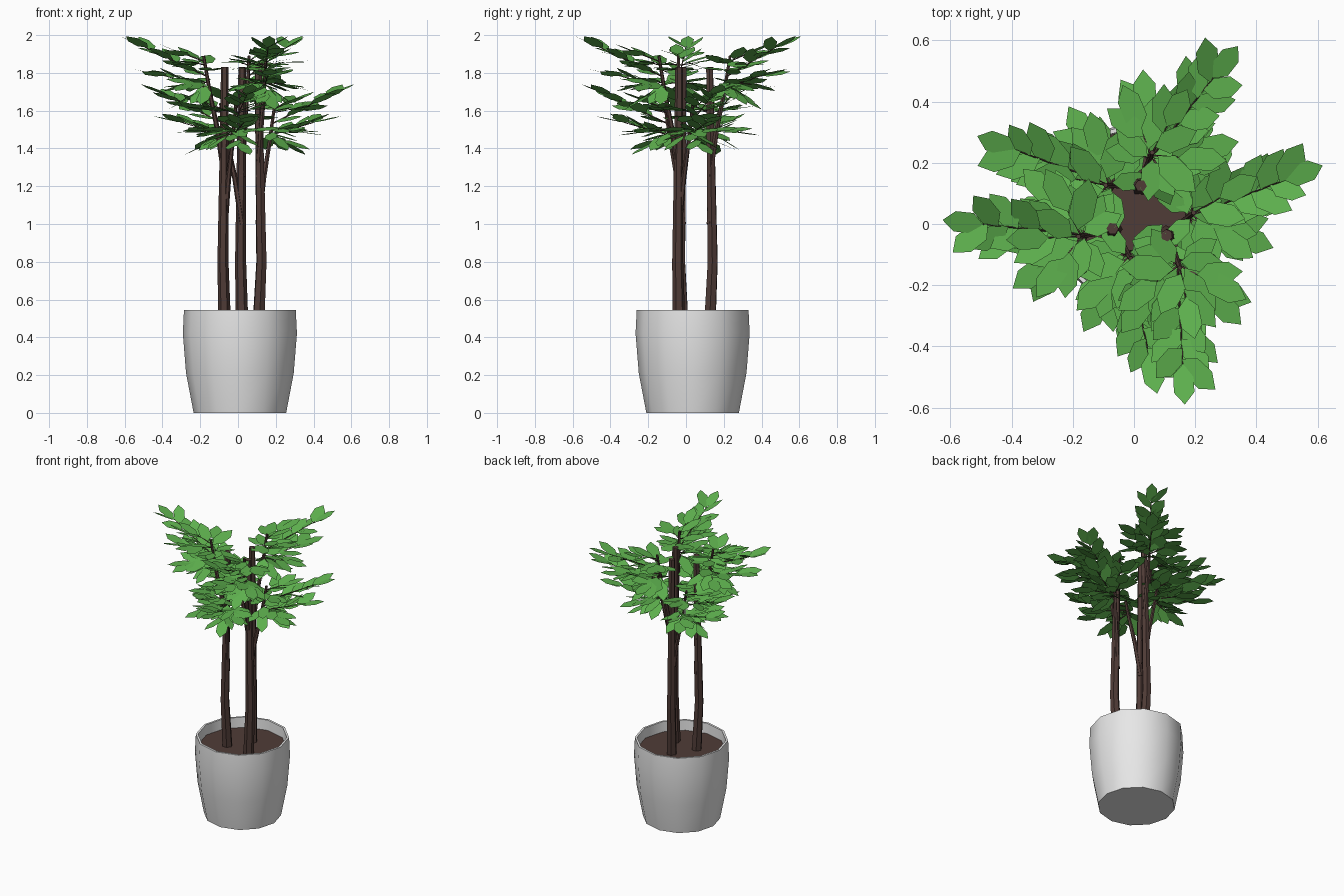
import bpy, bmesh, math, random
from mathutils import Vector, Matrix

random.seed(4)
cube = bpy.data.objects.get("Cube")
if cube:
    bpy.data.objects.remove(cube, do_unlink=True)


def material(name, colour):
    m = bpy.data.materials.new(name)
    m.use_nodes = True
    m.diffuse_color = (*colour, 1)
    m.node_tree.nodes["Principled BSDF"].inputs["Base Color"].default_value = (*colour, 1)
    return m


GREY = material("pale_grey", (0.8, 0.8, 0.8))
BROWN = material("dark_brown", (0.08, 0.045, 0.038))
GREEN = material("leaf_green", (0.11, 0.43, 0.075))


def to_mesh(bm, name, mat):
    mesh = bpy.data.meshes.new(name)
    bm.to_mesh(mesh)
    bm.free()
    mesh.materials.append(mat)
    return mesh


def place(mesh, name, loc=(0, 0, 0), turn=0):
    ob = bpy.data.objects.new(name, mesh)
    ob.location = loc
    ob.rotation_euler.z = math.radians(turn)
    bpy.context.collection.objects.link(ob)
    return ob


def heading(az, el):
    a, e = math.radians(az), math.radians(el)
    return Vector((math.cos(a) * math.cos(e), math.sin(a) * math.cos(e), math.sin(e)))


def tube(bm, path, r0, r1, sides=6):
    """Tapered faceted tube along a list of points."""
    rings = []
    for i, p in enumerate(path):
        d = path[min(i + 1, len(path) - 1)] - path[max(i - 1, 0)]
        rot = Vector((0, 0, 1)).rotation_difference(d)
        r = r0 + (r1 - r0) * i / (len(path) - 1)
        rings.append([bm.verts.new(p + rot @ (heading(360 * k / sides, 0) * r))
                      for k in range(sides)])
    for a, b in zip(rings, rings[1:]):
        for k in range(sides):
            n = (k + 1) % sides
            bm.faces.new((a[k], a[n], b[n], b[k]))
    bm.faces.new(rings[0][::-1])
    bm.faces.new(rings[-1])


LEAF = [(0, 0), (0.25, -0.23), (0.7, -0.23), (1, 0), (0.7, 0.23), (0.25, 0.23)]


def leaf(bm, base, az, el, size, roll=0):
    """Flat six-sided leaf."""
    fwd = heading(az, el)
    side = Matrix.Rotation(math.radians(roll), 3, fwd) @ heading(az + 90, 0)
    bm.faces.new([bm.verts.new(base + (fwd * u + side * v) * size) for u, v in LEAF])


def twig(wood, green, base, az, el, length, leaves, size):
    """Thin stem with alternating side leaves and one end leaf."""
    d = heading(az, el)
    end = base + d * length
    tube(wood, [base, end], 0.004, 0.002, 4)
    for i in range(leaves):
        s = 1 if i % 2 else -1
        p = base + d * length * (i + 0.5) / leaves + Vector((0, 0, 0.005))
        leaf(green, p, az + s * random.uniform(26, 46), el * 0.9 + random.uniform(-15, 11),
             size * random.uniform(0.9, 1.12), random.uniform(-20, 20))
    leaf(green, end, az, el + random.uniform(-4, 2), size)


# Twigs of one branch: height below branch end, azimuth, elevation, length, leaves, leaf size
TWIGS = [(-0.11, -4, 25, 0.37, 10, 0.145), (-0.17, -2, 15, 0.26, 6, 0.16),
         (-0.05, 56, 8, 0.09, 2, 0.16), (-0.05, -60, 8, 0.09, 2, 0.16),
         (-0.14, 38, -4, 0.14, 4, 0.16), (-0.14, -44, -4, 0.14, 4, 0.16),
         (-0.16, 8, -28, 0.10, 3, 0.15), (-0.15, 75, -32, 0.04, 1, 0.15),
         (-0.15, -80, -32, 0.04, 1, 0.15), (-0.03, 5, 20, 0.11, 2, 0.15),
         (-0.08, 115, 4, 0.02, 1, 0.13), (-0.08, -115, 4, 0.02, 1, 0.13)]
SWING = 15  # branches lean a little past the direction of their foliage


def branch(wood, green, az, top):
    """Curved branch rising from the trunk, ending at height top."""
    lean = heading(az + SWING, 0)
    path = [lean * r + Vector((0, 0, top - drop))
            for r, drop in ((0, 0.64), (0.038, 0.4), (0.08, 0.2), (0.115, 0))]
    tube(wood, path, 0.017, 0.008)
    for dz, turn, el, length, leaves, size in TWIGS:
        base = lean * (0.115 + dz * 0.2) + Vector((0, 0, top + dz))
        twig(wood, green, base, az + turn, el, length, leaves, size)


# One tree: trunk, upper and lower branch, foliage
wood, green = bmesh.new(), bmesh.new()
tube(wood, [Vector(p) for p in ((0, 0, 0.44), (0.009, 0.016, 0.8), (0.004, 0.008, 1.3),
                                (0, 0, 1.83))], 0.034, 0.02)
branch(wood, green, 0, 1.89)
branch(wood, green, 108, 1.64)
wood_mesh = to_mesh(wood, "trunk_and_branches", BROWN)
leaf_mesh = to_mesh(green, "foliage", GREEN)

# Three turned copies share the pot
for name, x, y, turn in (("back", 0.022, 0.125, 56), ("right", -0.07, -0.015, 178),
                         ("left", 0.107, -0.037, 277)):
    place(wood_mesh, name + "_trunk", (x, y, 0), turn)
    place(leaf_mesh, name + "_foliage", (x, y, 0), turn)

# Pot: lathed profile with a thin rim and inner wall
CENTRE = (0.01, 0.035, 0)
PROFILE = [(0.245, 0), (0.285, 0.21), (0.302, 0.42), (0.296, 0.545),
           (0.282, 0.545), (0.278, 0.44)]
SIDES = 12
bm = bmesh.new()
rings = [[bm.verts.new(heading(360 * k / SIDES, 0) * r + Vector((0, 0, z)))
          for k in range(SIDES)] for r, z in PROFILE]
for a, b in zip(rings, rings[1:]):
    for k in range(SIDES):
        n = (k + 1) % SIDES
        bm.faces.new((a[k], a[n], b[n], b[k]))
bm.faces.new(rings[0][::-1])
pot = place(to_mesh(bm, "pot", GREY), "pot", CENTRE)
bpy.context.view_layer.objects.active = pot
pot.select_set(True)
bpy.ops.object.shade_smooth_by_angle(angle=math.radians(40))

# Soil disc
bm = bmesh.new()
bmesh.ops.create_circle(bm, cap_ends=True, segments=SIDES, radius=0.279)
place(to_mesh(bm, "soil", BROWN), "soil", (CENTRE[0], CENTRE[1], 0.475))
